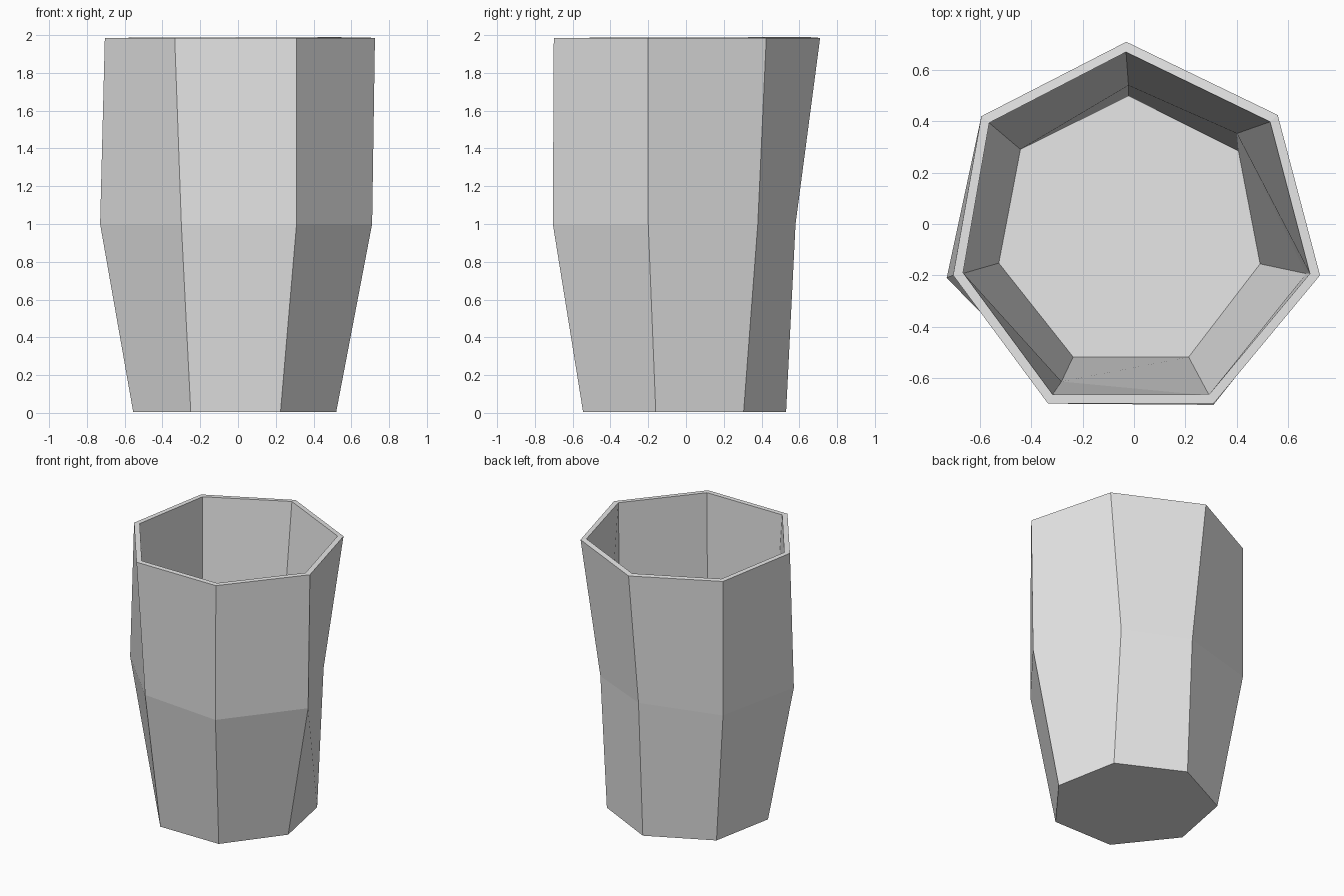
import bpy
import bmesh

# Remove the default object
cube = bpy.data.objects.get("Cube")
if cube:
    bpy.data.objects.remove(cube, do_unlink=True)

WALL = 0.04

# Uneven seven-sided rings, clockwise from the back corner: height, then corners
base_ring = (0.005, [(-.02, .53), (.43, .305), (.52, -.16), (.225, -.545),
                     (-.25, -.545), (-.555, -.16), (-.465, .31)])
middle_ring = (1.0, [(-.02, .58), (.43, .38), (.71, -.2), (.31, -.705),
                     (-.3, -.65), (-.73, -.21), (-.595, .42)])
rim_ring = (1.985, [(-.03, .71), (.56, .425), (.725, -.2), (.31, -.7),
                    (-.335, -.7), (-.705, -.2), (-.595, .42)])


def make_material(name, color):
    mat = bpy.data.materials.new(name)
    mat.use_nodes = True
    mat.diffuse_color = color
    for node in mat.node_tree.nodes:
        if node.type == 'BSDF_PRINCIPLED':
            node.inputs["Base Color"].default_value = color
    return mat


def add_ring(bm, ring):
    height, corners = ring
    return [bm.verts.new((x, y, height)) for x, y in corners]


def bridge(bm, lower, upper):
    count = len(lower)
    for i in range(count):
        j = (i + 1) % count
        bm.faces.new((lower[i], lower[j], upper[j], upper[i]))


# Outer shell: closed base and two bands of flat side panels
bm = bmesh.new()
base, middle, rim = [add_ring(bm, r) for r in (base_ring, middle_ring, rim_ring)]
bm.faces.new(base)
bridge(bm, base, middle)
bridge(bm, middle, rim)
bmesh.ops.recalc_face_normals(bm, faces=bm.faces)

# Make sure the shell faces outward so the wall grows inward
bottom = min(bm.faces, key=lambda f: f.calc_center_median().z)
if bottom.normal.z > 0:
    bmesh.ops.reverse_faces(bm, faces=bm.faces)

mesh = bpy.data.meshes.new("cup")
bm.to_mesh(mesh)
bm.free()
mesh.materials.append(make_material("light grey", (0.8, 0.8, 0.8, 1.0)))
cup = bpy.data.objects.new("cup", mesh)
bpy.context.collection.objects.link(cup)

# Wall thickness with a flat rim
wall = cup.modifiers.new("wall", 'SOLIDIFY')
wall.thickness = WALL
wall.offset = -1
wall.use_rim = True
